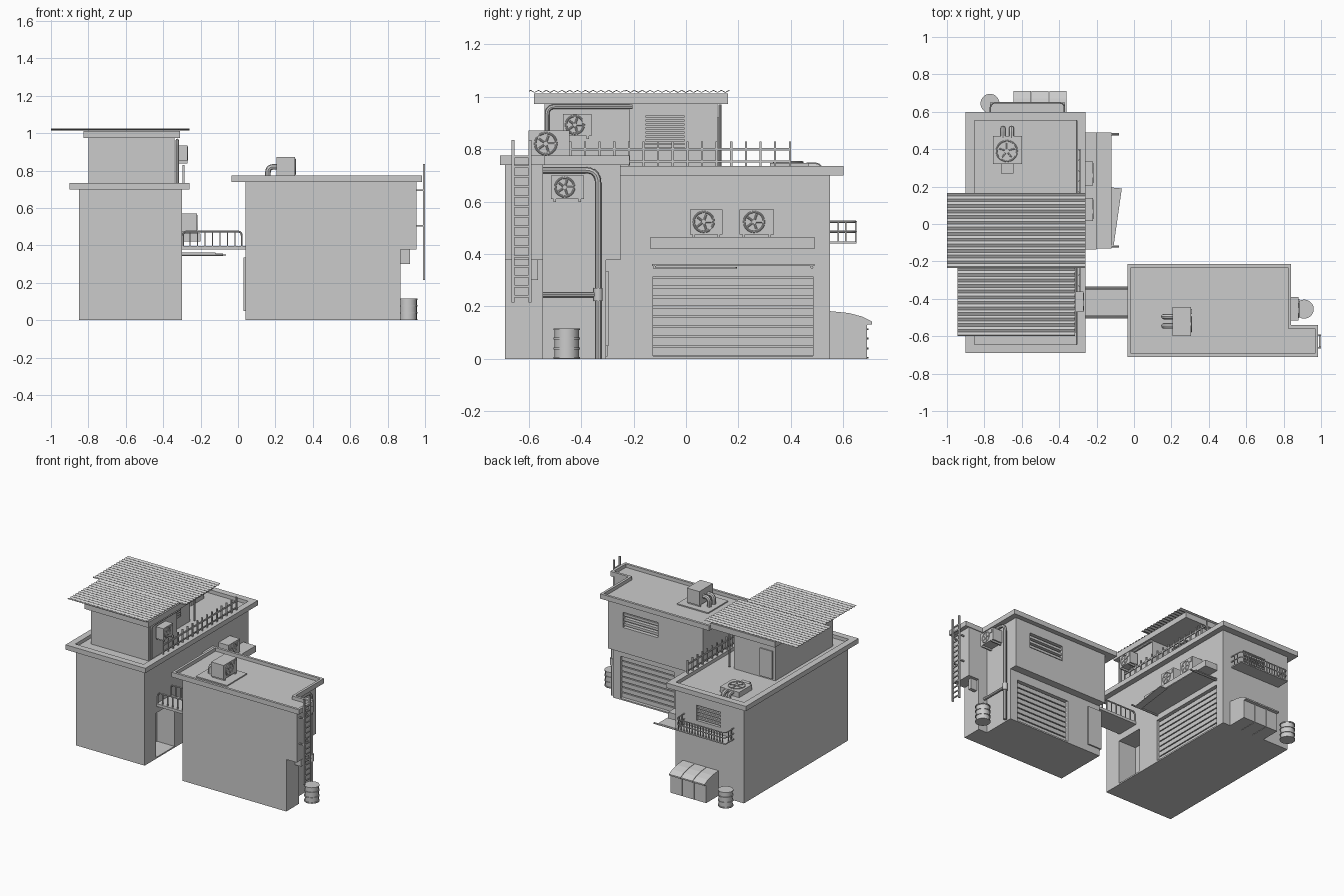
import bpy, bmesh, math
from mathutils import Matrix, Vector

if "Cube" in bpy.data.objects:
    bpy.data.objects.remove(bpy.data.objects["Cube"])

grey = bpy.data.materials.new("plain grey")
grey.use_nodes = True
grey.diffuse_color = (.6, .6, .6, 1)
grey.node_tree.nodes["Principled BSDF"].inputs["Base Color"].default_value = grey.diffuse_color


def add_object(name, mesh, smooth=False):
    obj = bpy.data.objects.new(name, mesh)
    bpy.context.scene.collection.objects.link(obj)
    mesh.materials.clear()
    mesh.materials.append(grey)
    if smooth:
        mesh.polygons.foreach_set("use_smooth", [True] * len(mesh.polygons))
        mesh.set_sharp_from_angle(angle=math.radians(40))
    return obj


def finish(name, bm, smooth=False):
    bmesh.ops.recalc_face_normals(bm, faces=bm.faces)
    mesh = bpy.data.meshes.new(name)
    bm.to_mesh(mesh)
    bm.free()
    return add_object(name, mesh, smooth)


def boxes(name, *spans):
    """One object made of boxes, each given as x, y and z limits."""
    bm = bmesh.new()
    for x0, x1, y0, y1, z0, z1 in spans:
        place = Matrix.Translation(((x0 + x1) / 2, (y0 + y1) / 2, (z0 + z1) / 2))
        size = Matrix.Diagonal((x1 - x0, y1 - y0, z1 - z0, 1))
        bmesh.ops.create_cube(bm, size=1, matrix=place @ size)
    return finish(name, bm)


def prism(name, outline, low, high, axis="z", rim=0, sink=0):
    """Extrude an outline; an optional rim leaves a sunken top."""
    place = {"x": lambda u, v, w: (w, u, v), "z": lambda u, v, w: (u, v, w)}[axis]
    bm = bmesh.new()
    base = bm.faces.new([bm.verts.new(place(u, v, low)) for u, v in outline])
    moved = bmesh.ops.extrude_face_region(bm, geom=[base])["geom"]
    shift = Vector(place(0, 0, high - low))
    bmesh.ops.translate(bm, vec=shift, verts=[v for v in moved if isinstance(v, bmesh.types.BMVert)])
    if not any(f.is_valid and f.calc_center_median().dot(shift) < low * shift.length + .001 for f in bm.faces):
        bm.faces.new([v for v in bm.verts][:len(outline)])
    bmesh.ops.recalc_face_normals(bm, faces=bm.faces)
    if rim:
        top = max(bm.faces, key=lambda f: f.calc_center_median().z)
        bmesh.ops.inset_region(bm, faces=[top], thickness=rim)
        bmesh.ops.inset_region(bm, faces=[top], thickness=.0002, depth=-sink)
    return finish(name, bm)


def rect(x0, x1, y0, y1):
    return [(x0, y0), (x1, y0), (x1, y1), (x0, y1)]


def cylinder(name, centre, radius, length, axis="z"):
    turn = Matrix.Rotation(math.pi / 2, 4, "Y") if axis == "x" else Matrix()
    bm = bmesh.new()
    bmesh.ops.create_cone(bm, cap_ends=True, segments=20, radius1=radius, radius2=radius,
                          depth=length, matrix=Matrix.Translation(centre) @ turn)
    return finish(name, bm, True)


def tube(name, points, radius, bend=0):
    """Round pipe along points, with corners rounded by the bend size."""
    pts = [Vector(p) for p in points]
    path = [pts[0]]
    for a, b, c in zip(pts, pts[1:], pts[2:]):
        start, end = b + (a - b).normalized() * bend, b + (c - b).normalized() * bend
        for t in ([i / 5 for i in range(6)] if bend else [0]):
            path.append(start * (1 - t) ** 2 + b * 2 * t * (1 - t) + end * t * t)
    path.append(pts[-1])
    curve = bpy.data.curves.new(name, "CURVE")
    curve.dimensions = "3D"
    curve.bevel_depth, curve.bevel_resolution, curve.use_fill_caps = radius, 2, True
    line = curve.splines.new("POLY")
    line.points.add(len(path) - 1)
    for point, co in zip(line.points, path):
        point.co = (*co, 1)
    helper = bpy.data.objects.new(name, curve)
    mesh = bpy.data.meshes.new_from_object(helper)
    bpy.data.objects.remove(helper)
    return add_object(name, mesh, True)


def cut(obj, *spans):
    """Carve box-shaped recesses."""
    cutter = boxes("cutter", *spans)
    cutter.hide_render = True
    mod = obj.modifiers.new("recess", "BOOLEAN")
    mod.operation, mod.object, mod.solver = "DIFFERENCE", cutter, "EXACT"
    graph = bpy.context.evaluated_depsgraph_get()
    mesh = bpy.data.meshes.new_from_object(obj.evaluated_get(graph))
    obj.modifiers.clear()
    obj.data = mesh
    bpy.data.objects.remove(cutter)


def fan(name, centre, radius, axis="x"):
    """Ring, hub and five flat blades."""
    c = Vector(centre)
    out = Vector((1, 0, 0)) if axis == "x" else Vector((0, 0, 1))
    side, up = Vector((0, 1, 0)), out.cross(Vector((0, 1, 0)))
    ring = [c + (side * math.cos(a) + up * math.sin(a)) * radius
            for a in [i * math.tau / 20 for i in range(21)]]
    tube(name + "_ring", ring, .004)
    cylinder(name + "_hub", c, radius / 5, .008, axis)
    for i in range(5):
        a = i * math.tau / 5
        tube(name + "_blade", [c, c + (side * math.cos(a) + up * math.sin(a)) * radius * .8], .004)


def cooler(name, x0, x1, y0, y1, z0, z1):
    """Air conditioner with its fan facing +x."""
    boxes(name, (x0, x1, y0, y1, z0, z1), (x1, x1 + .004, y1 - .035, y1 - .01, z1 - .035, z1 - .01),
          (x0, x1, y0 + .01, y0 + .02, z0 - .012, z0), (x0, x1, y1 - .02, y1 - .01, z0 - .012, z0))
    fan(name + "_fan", (x1, y0 + (y1 - y0) * .42, (z0 + z1) / 2), (z1 - z0) * .4)


def barrel(name, x, y):
    cylinder(name, (x, y, .058), .046, .114)
    for z in (.004, .04, .078, .113):
        cylinder(name + "_hoop", (x, y, z), .051, .007)


# Tall building: walls, doorway, garage and roof rim
wall = -.3
tower = boxes("tower_walls", (-.85, wall, -.64, .55, 0, .71))
cut(tower, (wall - .04, 0, -.125, .485, .01, .315), (wall - .14, 0, -.51, -.3, .01, .33),
    (-.66, -.47, .53, .6, .5, .61))
prism("tower_roof", rect(-.9, -.26, -.69, .6), .7, .735, rim=.065, sink=.025)
boxes("tower_shutter", *[(wall - .04, wall - .02, -.125, .485, z, z + .031)
                         for z in [.012 + i * .038 for i in range(8)]])
boxes("tower_window_slats", *[(-.66, -.47, .53, .545, z, z + .012) for z in (.51, .535, .56, .585)])
boxes("garage_ledge", (wall, -.2, -.135, .49, .42, .465))
cooler("ledge_cooler", wall, -.22, .015, .14, .475, .57)
cooler("ledge_cooler", wall, -.22, .205, .335, .475, .57)

# Awning with a slipped sheet
boxes("awning", (wall, -.12, -.13, .49, .355, .362))
prism("awning_sheet", [(-.12, .195), (-.065, .19), (-.11, -.125), (-.16, -.12)], .345, .351)
for y in (-.12, .48):
    tube("awning_pole", [(wall, y, .35), (-.08, y, .35)], .006)

# Roof hut with slab and corrugated sheets
boxes("hut", (-.8, -.34, -.54, -.215, .71, .98), (-.8, -.47, -.22, .12, .71, .98))
boxes("hut_slab", (-.825, -.31, -.58, .16, .973, 1.013))
boxes("hut_door", (-.78, -.68, .12, .128, .72, .92))
boxes("hut_louvre", *[(-.47, -.452, -.155, -.005, z, z + .008) for z in [.8 + i * .015 for i in range(9)]])
cooler("hut_cooler", -.33, -.27, -.47, -.36, .85, .935)
tube("hut_pipe", [(-.325, -.53, .72), (-.325, -.53, .962), (-.325, -.205, .962)], .009, .03)
tube("hut_pole", [(-.44, .13, .72), (-.44, .13, .97)], .006)
for x0, x1, y0, y1 in ((-1, -.26, -.235, .165), (-.945, -.315, -.6, -.235)):
    bm = bmesh.new()
    steps = round((y1 - y0) / .0075)
    rows = []
    for i in range(steps + 1):
        y, z = y0 + (y1 - y0) * i / steps, 1.022 + .004 * math.sin(i * math.pi / 2)
        rows.append([bm.verts.new((x, y, z)) for x in (x0, x1)])
    for a, b in zip(rows, rows[1:]):
        bm.faces.new((a[0], a[1], b[1], b[0]))
    finish("corrugated_sheet", bm).modifiers.new("thickness", "SOLIDIFY").thickness = .003

# Roof railing and roof fan
boxes("roof_railing", (-.295, -.287, -.445, .4, .795, .805), (-.295, -.287, -.445, .4, .75, .757),
      *[(-.296, -.286, y, y + .008, .73, .83) for y in [-.445 + i * .0558 for i in range(16)]])
boxes("roof_fan_box", (-.755, -.6, .32, .47, .705, .748), (-.71, -.645, .27, .32, .705, .735))
fan("roof_fan", (-.68, .39, .75), .055, "z")
for x in (-.7, -.655):
    tube("roof_fan_duct", [(x, .46, .735), (x, .51, .735), (x, .51, .705)], .014, .02)

# Balcony, bins and barrel at the back
boxes("balcony_floor", (-.77, -.37, .55, .65, .44, .448))
for z in (.485, .523):
    tube("balcony_rail", [(-.768, .55, z), (-.768, .648, z), (-.372, .648, z), (-.372, .55, z)], .004, .03)
posts = [(-.768 + i * .022, .648) for i in range(1, 18)] + [(x, y) for x in (-.768, -.372) for y in (.58, .61)]
boxes("balcony_posts", *[(x - .003, x + .003, y - .003, y + .003, .445, .523) for x, y in posts])
for i in range(3):
    x = -.645 + i * .096
    prism("bin", [(.55, 0), (.69, 0), (.69, .14), (.55, .16)], x, x + .093, "x")
    prism("bin_lid", [(.55, .155), (.69, .13), (.71, .132), (.71, .142), (.67, .162), (.62, .175), (.55, .182)],
          x, x + .093, "x")
barrel("back_barrel", -.77, .645)

# Footbridge with rounded railings
boxes("bridge_deck", (wall, .04, -.505, -.335, .378, .398))
for y in (-.345, -.495):
    tube("bridge_rail", [(-.295, y, .39), (-.295, y, .475), (.02, y, .475), (.02, y, .39)], .005, .025)
    boxes("bridge_bars", *[(x, x + .006, y - .003, y + .003, .39, .475) for x in [-.26 + i * .04 for i in range(7)]])

# Low building: overhanging upper part, recessed base, roof rim
shape = [(.04, -.69), (.955, -.69), (.955, -.545), (.8, -.545), (.8, -.25), (.04, -.25)]
upper = prism("annex_upper", shape, .377, .745)
cut(upper, (.4, .68, -.285, -.2, .56, .67))
base = prism("annex_base", [(.04, -.69), (.87, -.69), (.87, -.545), (.8, -.545), (.8, -.305), (.04, -.305)], 0, .377)
cut(base, (.31, .74, -.345, -.2, .01, .315))
prism("annex_roof", [(-.035, -.71), (.985, -.71), (.985, -.54), (.84, -.54), (.84, -.215), (-.035, -.215)],
      .74, .775, rim=.025, sink=.025)
boxes("annex_shutter", *[(.31, .74, -.345, -.325, z, z + .031) for z in [.012 + i * .038 for i in range(8)]])
boxes("annex_window_slats", *[(.4, .68, -.285, -.26, z, z + .018) for z in (.57, .605, .64)])
boxes("annex_door", (.03, .14, -.32, -.295, .05, .335))
boxes("bracket", (.87, .92, -.59, -.565, .3, .377))

# Low building roof cooler
boxes("roof_cooler_pad", (.11, .36, -.64, -.41, .75, .758))
cooler("roof_cooler", .205, .305, -.6, -.445, .77, .872)
for y in (-.495, -.545):
    tube("roof_cooler_duct", [(.21, y, .82), (.16, y, .82), (.16, y, .75)], .015, .03)

# Side wall: cooler, drain pipes, barrel, ladder
cooler("side_cooler", .8, .88, -.515, -.39, .61, .7)
tube("drain_pipe", [(.822, -.545, .72), (.822, -.335, .72), (.822, -.335, 0)], .012, .05)
tube("branch_pipe", [(.822, -.545, .245), (.822, -.335, .245)], .01)
cylinder("pipe_joint", (.822, -.335, .245), .017, .05)
barrel("side_barrel", .91, -.455)
boxes("ladder", *[(.988, 1, y, y + .01, .215, .835) for y in (-.665, -.6)],
      *[(.99, .997, -.66, -.595, z, z + .008) for z in [.235 + i * .038 for i in range(15)]],
      *[(.95, .99, y, y + .008, z, z + .008) for y in (-.665, -.598) for z in (.5, .69)])
